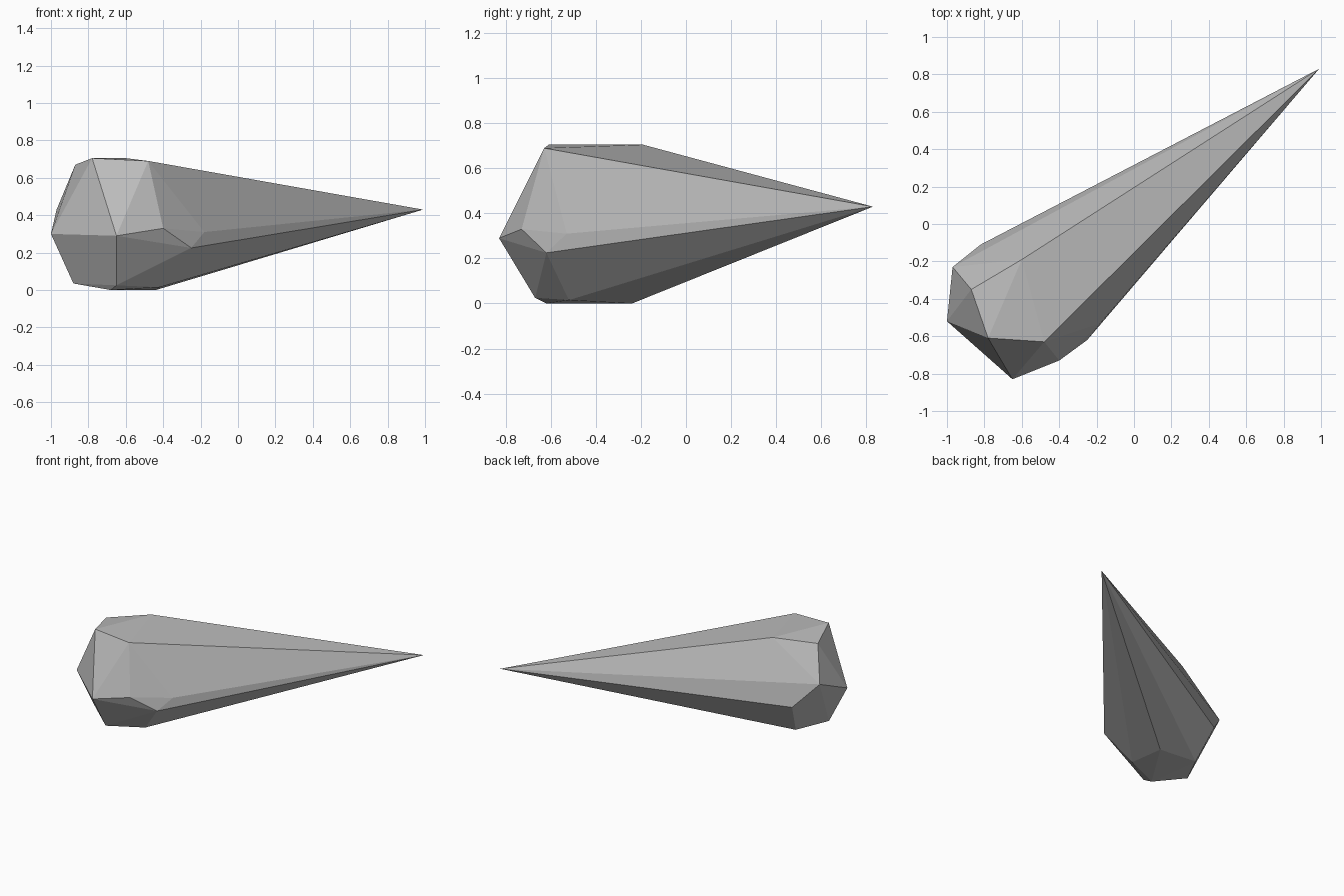
import bpy
import bmesh
from mathutils import Vector

# Remove the default cube only
default_cube = bpy.data.objects.get("Cube")
if default_cube:
    bpy.data.objects.remove(default_cube, do_unlink=True)


def make_material(name, colour):
    """Plain single-colour material for viewport and render."""
    material = bpy.data.materials.new(name)
    material.use_nodes = True
    material.diffuse_color = colour
    shader = material.node_tree.nodes["Principled BSDF"]
    shader.inputs["Base Color"].default_value = colour
    shader.inputs["Roughness"].default_value = 0.9
    return material


def make_hull(name, corners, material):
    """Flat-faced solid stretched around a few corner points."""
    mesh = bpy.data.meshes.new(name)
    bm = bmesh.new()
    for corner in corners:
        bm.verts.new(Vector(corner))
    bmesh.ops.convex_hull(bm, input=bm.verts[:], use_existing_faces=False)
    loose = [vert for vert in bm.verts if not vert.link_faces]
    bmesh.ops.delete(bm, geom=loose, context="VERTS")
    bmesh.ops.recalc_face_normals(bm, faces=bm.faces[:])
    for face in bm.faces:
        face.smooth = False
    bm.to_mesh(mesh)
    bm.free()
    mesh.materials.append(material)
    shard = bpy.data.objects.new(name, mesh)
    bpy.context.collection.objects.link(shard)
    return shard


# Long point of the shard
tip = [(0.99, 0.83, 0.43)]

# Flat crown on the thick end
crown = [
    (-0.78, -0.61, 0.705), (-0.48, -0.63, 0.69),
    (-0.6, -0.19, 0.705), (-0.87, -0.35, 0.67),
]

# Widest ring around the thick end
girdle = [
    (-1, -0.52, 0.3), (-0.65, -0.83, 0.29), (-0.4, -0.73, 0.33),
    (-0.25, -0.62, 0.225), (-0.18, -0.53, 0.31),
    (-0.82, -0.11, 0.26), (-0.97, -0.23, 0.43),
]

# Flat underside
underside = [
    (-0.88, -0.47, 0.035), (-0.65, -0.67, 0.025), (-0.68, -0.62, 0),
    (-0.42, -0.52, 0.015), (-0.44, -0.24, 0), (-0.76, -0.24, 0.023),
]

stone_grey = make_material("stone grey", (0.5, 0.5, 0.5, 1))
make_hull("stone_shard", tip + crown + girdle + underside, stone_grey)
